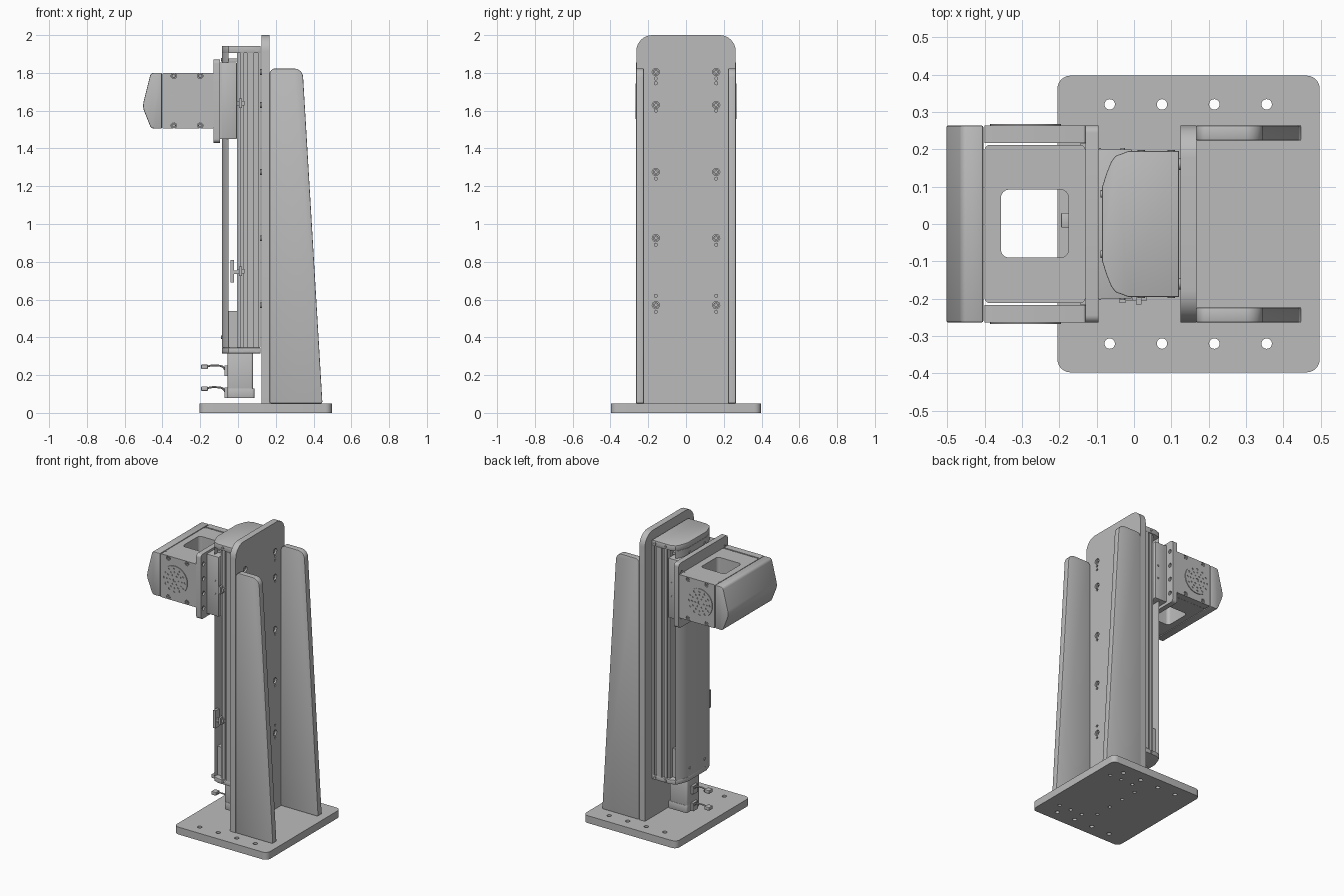
import bpy, bmesh
from math import sin, cos, pi, radians
from mathutils import Vector

cube = bpy.data.objects.get("Cube")
if cube:
    bpy.data.objects.remove(cube)

grey = bpy.data.materials.new("machine grey")
grey.use_nodes = True
GREY = (0.5, 0.5, 0.5, 1)
grey.diffuse_color = GREY
grey.node_tree.nodes["Principled BSDF"].inputs["Base Color"].default_value = GREY

# Profile plane for each extrusion axis: (u, v, depth) to (x, y, z)
PLACE = {"Z": lambda u, v, w: (u, v, w),
         "Y": lambda u, v, w: (u, w, v),
         "X": lambda u, v, w: (w, u, v)}


def circle(u, v, r, n=20):
    return [(u + r * cos(2 * pi * i / n), v + r * sin(2 * pi * i / n)) for i in range(n)]


def rect(u0, u1, v0, v1):
    return [(u0, v0), (u1, v0), (u1, v1), (u0, v1)]


def rounded(points, radii, n=6):
    """Round each corner of a polygon; radii is one number or one per corner."""
    if not isinstance(radii, (list, tuple)):
        radii = [radii] * len(points)
    out = []
    for i, p in enumerate(points):
        p, a, b = Vector(p), Vector(points[i - 1]), Vector(points[(i + 1) % len(points)])
        if radii[i] == 0:
            out.append(tuple(p))
            continue
        s, e = p + (a - p).normalized() * radii[i], p + (b - p).normalized() * radii[i]
        c = s + e - p
        for k in range(n + 1):
            t = k / n * pi / 2
            out.append(tuple(c + (s - c) * cos(t) + (e - c) * sin(t)))
    return out


def finish(name, mesh):
    mesh.materials.clear()
    mesh.materials.append(grey)
    mesh.shade_smooth()
    mesh.set_sharp_from_angle(angle=radians(30))
    ob = bpy.data.objects.new(name, mesh)
    bpy.context.collection.objects.link(ob)
    return ob


def curve_mesh(curve):
    tmp = bpy.data.objects.new("temporary_curve", curve)
    bpy.context.collection.objects.link(tmp)
    deps = bpy.context.evaluated_depsgraph_get()
    mesh = bpy.data.meshes.new_from_object(tmp.evaluated_get(deps))
    bpy.data.objects.remove(tmp)
    return mesh


def prism(name, axis, outline, lo, hi, holes=(), bevel=0):
    """Extrude an outline with holes along an axis from lo to hi."""
    curve = bpy.data.curves.new(name, "CURVE")
    curve.dimensions, curve.fill_mode = "2D", "BOTH"
    curve.extrude = (hi - lo) / 2
    for ring in [outline, *holes]:
        sp = curve.splines.new("POLY")
        sp.points.add(len(ring) - 1)
        for pt, (u, v) in zip(sp.points, ring):
            pt.co = (u, v, 0, 1)
        sp.use_cyclic_u = True
    mesh = curve_mesh(curve)
    bm = bmesh.new()
    bm.from_mesh(mesh)
    bmesh.ops.remove_doubles(bm, verts=bm.verts, dist=0.0001)
    for v in bm.verts:
        v.co = PLACE[axis](v.co.x, v.co.y, v.co.z + (lo + hi) / 2)
    bmesh.ops.recalc_face_normals(bm, faces=bm.faces)
    if bevel:
        bmesh.ops.dissolve_limit(bm, angle_limit=0.01, verts=bm.verts, edges=bm.edges)
        rim = [e for e in bm.edges if e.calc_face_angle(0) > radians(50)]
        bmesh.ops.bevel(bm, geom=rim, offset=bevel, segments=2, profile=0.5,
                        affect="EDGES", clamp_overlap=True)
    bm.to_mesh(mesh)
    bm.free()
    return finish(name, mesh)


def screw(name, axis, u, v, lo, hi, r):
    return prism(name, axis, circle(u, v, r), lo, hi, [circle(u, v, r * 0.5, 6)])


def both(lo, hi):
    """The same depth range on the left and right sides."""
    return (("left", 1, lo, hi), ("right", -1, -hi, -lo))


# Base plate with mounting holes
base_holes = [circle(-0.065 + 0.14 * i, s * 0.32, 0.014) for i in range(4) for s in (1, -1)]
base_holes += [circle(x, s * 0.245, 0.011) for x in (0.22, 0.31, 0.4) for s in (1, -1)]
base_holes += [circle(0.147, y, 0.011) for y in (-0.18, -0.06, 0.06, 0.18)]
prism("base_plate", "Z", rounded(rect(-0.205, 0.497, -0.397, 0.397), 0.035), 0, 0.05, base_holes)

# Upright back plate with recessed screws and dowel holes
screw_z = (0.57, 0.925, 1.275, 1.63, 1.805)
dowel_z = (0.535, 0.62, 0.89, 1.24, 1.6, 1.745, 1.77)
holes = [circle(s * 0.16, z, 0.019) for z in screw_z for s in (1, -1)]
holes += [circle(s * 0.16, z, 0.008, 12) for z in dowel_z for s in (1, -1)]
prism("back_plate", "X", rounded(rect(-0.263, 0.263, 0.05, 2.0), [0, 0, 0.085, 0.085], 8),
      0.125, 0.167, holes)
for z in screw_z:
    for s in (1, -1):
        screw("back_plate_screw", "X", s * 0.16, z, 0.12, 0.158, 0.015)

# Tapered gussets behind the plate
gusset = rounded([(0.167, 0.05), (0.447, 0.05), (0.342, 1.823), (0.167, 1.823)],
                 [0.01, 0.01, 0.045, 0.03])
for side, s, lo, hi in both(0.223, 0.264):
    prism(side + "_gusset", "Y", gusset, lo, hi, bevel=0.004)

# Slotted actuator extrusion
half = [(0.12, 0.195), (0.105, 0.195), (0.105, 0.185), (0.085, 0.185), (0.085, 0.195),
        (0.047, 0.195), (0.047, 0.18), (0.032, 0.18), (0.032, 0.188), (0.012, 0.188),
        (0.012, 0.178), (-0.005, 0.178)]
prism("actuator_body", "Z", half + [(x, -y) for x, y in reversed(half)], 0.345, 1.905)

# Curved strip cover and matching end caps
front = [(-0.05, 0.182), (-0.062, 0.165), (-0.074, 0.135), (-0.085, 0.1)]
cover = front + [(x, -y) for x, y in reversed(front)]
prism("front_cover", "Z", cover, 0.345, 1.905)
cap_half = [(0.12, 0.195), (-0.015, 0.195)] + front
cap = cap_half + [(x, -y) for x, y in reversed(cap_half)]
prism("bottom_end_cap", "Z", cap, 0.315, 0.345, bevel=0.003)
prism("top_end_cap", "Z", cap, 1.905, 1.942, bevel=0.003)
prism("screw_bearing_block", "Z", rect(-0.052, 0, -0.15, 0.15), 0.345, 0.54)
prism("top_bearing_block", "Z", rect(-0.052, 0, -0.15, 0.15), 1.86, 1.875)
for z in (0.33, 1.924):
    for side, s, lo, hi in both(0.19, 0.198):
        for x in (0.02, 0.1):
            screw("end_cap_screw", "Y", x, z, lo, hi, 0.01)
for z in (0.4, 1.87):
    for y in (-0.08, 0.08):
        screw("cover_screw", "X", y, z, -0.089, -0.08, 0.009)

# Carriage that wraps the cover
prism("carriage", "Z", rect(-0.1, -0.006, -0.2, 0.2), 1.45, 1.855, bevel=0.003)
for side, s, lo, hi in both(0.195, 0.203):
    prism(side + "_carriage_rib", "Y", rect(-0.093, -0.088, 1.45, 1.855), lo, hi)
    for z in (1.6, 1.69):
        screw("carriage_screw", "Y", -0.03, z, lo, hi, 0.006)

# Position sensors on the side slot
for z in (0.75, 1.64):
    prism("slot_sensor", "Z", rect(-0.005, 0.035, -0.205, -0.18), z - 0.012, z + 0.012)
    prism("slot_sensor_tab", "Z", rect(0.005, 0.02, -0.215, -0.18), z - 0.025, z + 0.025)
prism("sensor_flag", "Z", rect(-0.04, -0.022, -0.21, -0.17), 0.69, 0.81)
prism("sensor_flag_arm", "Z", rect(-0.03, 0, -0.205, -0.18), 0.735, 0.755)

# Drive motor with leads below the actuator
prism("motor_body", "Z", rounded(rect(-0.055, 0.08, -0.068, 0.068), 0.012), 0.08, 0.315, bevel=0.003)
prism("motor_encoder", "Z", rounded(rect(-0.055, 0.087, -0.07, 0.07), 0.012), 0.078, 0.13, bevel=0.003)
for z in (0.22, 0.105):
    prism("lead_socket", "X", rect(-0.025, 0.025, z - 0.025, z + 0.03), -0.072, -0.05)
    lead = bpy.data.curves.new("motor_lead", "CURVE")
    lead.dimensions, lead.bevel_depth, lead.bevel_resolution = "3D", 0.005, 2
    sp = lead.splines.new("NURBS")
    path = [(-0.065, 0), (-0.075, 0.03), (-0.11, 0.028), (-0.13, 0.035), (-0.165, 0.025)]
    sp.points.add(len(path) - 1)
    for pt, (x, dz) in zip(sp.points, path):
        pt.co = (x, 0.01, z + dz, 1)
    sp.use_endpoint_u = True
    finish("motor_lead", curve_mesh(lead))
    prism("lead_plug", "X", rect(-0.01, 0.03, z + 0.012, z + 0.035), -0.195, -0.16, bevel=0.003)

# Mounting plate between carriage and head
mount_z = (1.5, 1.6, 1.7, 1.8)
prism("mount_plate", "X", rounded(rect(-0.264, 0.264, 1.43, 1.87), 0.02), -0.13, -0.095,
      [circle(s * 0.235, z, 0.014) for z in mount_z for s in (1, -1)])
for z in mount_z:
    for s in (1, -1):
        screw("mount_screw", "X", s * 0.235, z, -0.13, -0.105, 0.012)

# Head body with a vertical window through it
prism("head_body", "Z", rounded(rect(-0.4, -0.13, -0.212, 0.212), 0.015), 1.508, 1.797,
      [rounded(rect(-0.356, -0.175, -0.09, 0.092), 0.022)])
prism("head_rear_bridge", "Z", rect(-0.145, -0.125, -0.215, 0.215), 1.51, 1.79)

# Wedge shaped nose
nose = rounded([(-0.403, 1.505), (-0.46, 1.505), (-0.502, 1.61), (-0.502, 1.64),
                (-0.462, 1.8), (-0.403, 1.8)], [0, 0.015, 0.012, 0.012, 0.015, 0], 4)
prism("head_nose", "Y", nose, -0.264, 0.264, bevel=0.006)

# Head side plates, corner screws and perforated discs
corners = [(x, z) for x in (-0.34, -0.2) for z in (1.521, 1.784)]
disc_holes = [circle(-0.29, 1.65, 0.012, 12)]
for count, radius, size in ((12, 0.078, 0.007), (12, 0.055, 0.005), (6, 0.032, 0.005)):
    for i in range(count):
        a = 2 * pi * i / count
        disc_holes.append(circle(-0.29 + radius * cos(a), 1.65 + radius * sin(a), size, 10))
for side, s, lo, hi in both(0.217, 0.263):
    prism(side + "_head_plate", "Y", rounded(rect(-0.4, -0.13, 1.505, 1.8), 0.006), lo, hi,
          [circle(x, z, 0.0145) for x, z in corners])
    for x, z in corners:
        screw("head_corner_screw", "Y", x, z, lo, hi - 0.006, 0.0125)
for side, s, lo, hi in both(0.26, 0.268):
    prism(side + "_disc", "Y", circle(-0.29, 1.65, 0.095, 40), lo, hi, disc_holes)
